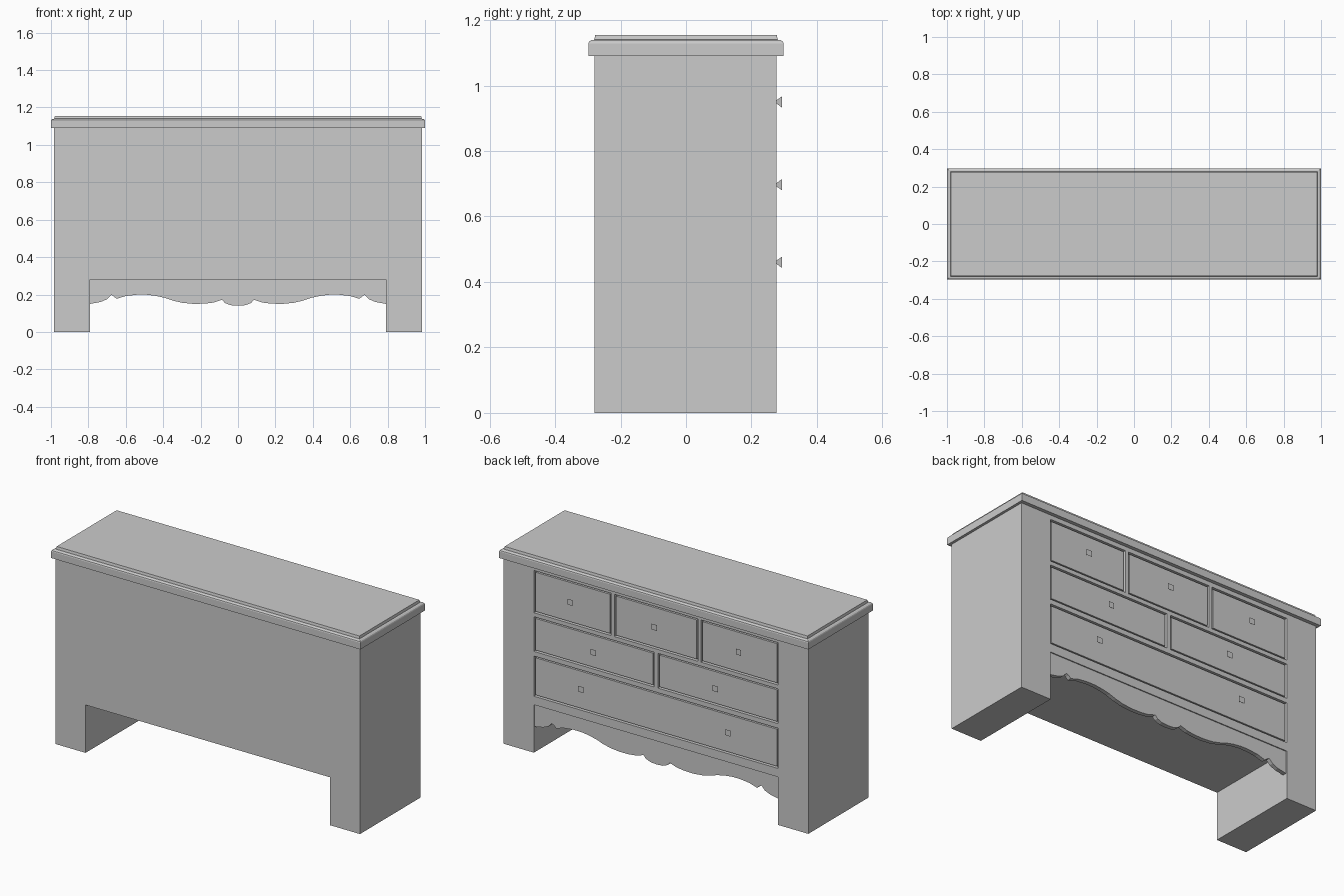
import bpy, bmesh, math
from mathutils import Matrix

if "Cube" in bpy.data.objects:
    bpy.data.objects.remove(bpy.data.objects["Cube"])

FACE = 0.277   # plane of the drawer side (+y)
BACK = -0.28


def make(name, bm):
    bmesh.ops.recalc_face_normals(bm, faces=bm.faces)
    me = bpy.data.meshes.new(name)
    bm.to_mesh(me)
    bm.free()
    ob = bpy.data.objects.new(name, me)
    bpy.context.collection.objects.link(ob)
    return ob


def prism(name, outline, y0, y1):
    """Extrude an (x, z) outline along y."""
    bm = bmesh.new()
    a = [bm.verts.new((x, y0, z)) for x, z in outline]
    b = [bm.verts.new((x, y1, z)) for x, z in outline]
    n = len(a)
    bm.faces.new(a)
    bm.faces.new(b[::-1])
    for i in range(n):
        bm.faces.new((a[i], b[i], b[(i + 1) % n], a[(i + 1) % n]))
    return make(name, bm)


def rect(x0, x1, z0, z1):
    return [(x0, z0), (x1, z0), (x1, z1), (x0, z1)]


# Carcass with legs
W, L, H = 0.985, 0.79, 1.09
body = prism("carcass", [(-W, 0), (-L, 0), (-L, 0.28), (L, 0.28), (L, 0),
                         (W, 0), (W, H), (-W, H)], BACK, FACE)

# Drawer rows: z range, knob height, x ranges, knob x positions
rows = [
    (0.818, 1.065, 0.95, [(-L, -0.29), (-0.27, 0.27), (0.29, L)], (-0.545, 0, 0.545)),
    (0.592, 0.795, 0.697, [(-L, -0.012), (0.012, L)], (-0.395, 0.395)),
    (0.33, 0.565, 0.46, [(-L, L)], (-0.475, 0.475)),
]
GAP, DEPTH = 0.009, 0.02

for z0, z1, kz, spans, knobs in rows:
    for x0, x1 in spans:
        # Opening in the carcass
        cutter = prism("opening_cutter", rect(x0, x1, z0, z1), FACE - DEPTH, FACE + 0.05)
        cutter.hide_render = True
        mod = body.modifiers.new("opening", 'BOOLEAN')
        mod.object = cutter
        mod.operation = 'DIFFERENCE'
        mod.solver = 'EXACT'
        bpy.context.view_layer.objects.active = body
        bpy.ops.object.modifier_apply(modifier=mod.name)
        bpy.data.objects.remove(cutter, do_unlink=True)
        # Drawer front
        prism("drawer_front", rect(x0 + GAP, x1 - GAP, z0 + GAP, z1 - GAP),
              FACE - DEPTH, FACE - 0.003)
    for kx in knobs:
        # Flared square knob
        bm = bmesh.new()
        r = math.sqrt(2)
        bmesh.ops.create_cone(bm, cap_ends=True, segments=4, radius1=0.017 * r,
                              radius2=0.004 * r, depth=0.018)
        bmesh.ops.rotate(bm, verts=bm.verts, matrix=Matrix.Rotation(math.pi / 4, 3, 'Z'))
        bmesh.ops.rotate(bm, verts=bm.verts, matrix=Matrix.Rotation(math.pi / 2, 3, 'X'))
        bmesh.ops.translate(bm, verts=bm.verts, vec=(kx, FACE + 0.007, kz))
        make("knob", bm)

# Scalloped apron under the drawers
half = [(0.04, 0.143), (0.07, 0.155), (0.085, 0.172), (0.13, 0.157), (0.18, 0.151),
        (0.24, 0.150), (0.30, 0.156), (0.35, 0.168), (0.39, 0.182), (0.44, 0.193),
        (0.49, 0.199), (0.54, 0.199), (0.60, 0.192), (0.65, 0.177), (0.665, 0.191),
        (0.678, 0.198), (0.70, 0.175), (0.735, 0.16), (L, 0.15)]
edge = [(-x, z) for x, z in half[::-1]] + [(0, 0.14)] + half
prism("apron", edge + [(L, 0.28), (-L, 0.28)], FACE - 0.03, FACE - 0.006)

# Moulded top: stacked rectangular rings (half x, half y, z)
profile = [(1.0, 0.298, 1.09), (1.0, 0.298, 1.128), (0.998, 0.296, 1.134),
           (0.992, 0.289, 1.139), (0.982, 0.280, 1.140), (0.979, 0.277, 1.155)]
bm = bmesh.new()
rings = [[bm.verts.new((sx * x, sy * y, z)) for sx, sy in ((-1, -1), (1, -1), (1, 1), (-1, 1))]
         for x, y, z in profile]
bm.faces.new(rings[0][::-1])
bm.faces.new(rings[-1])
for lo, hi in zip(rings, rings[1:]):
    for i in range(4):
        j = (i + 1) % 4
        bm.faces.new((lo[i], lo[j], hi[j], hi[i]))
make("top_board", bm)
